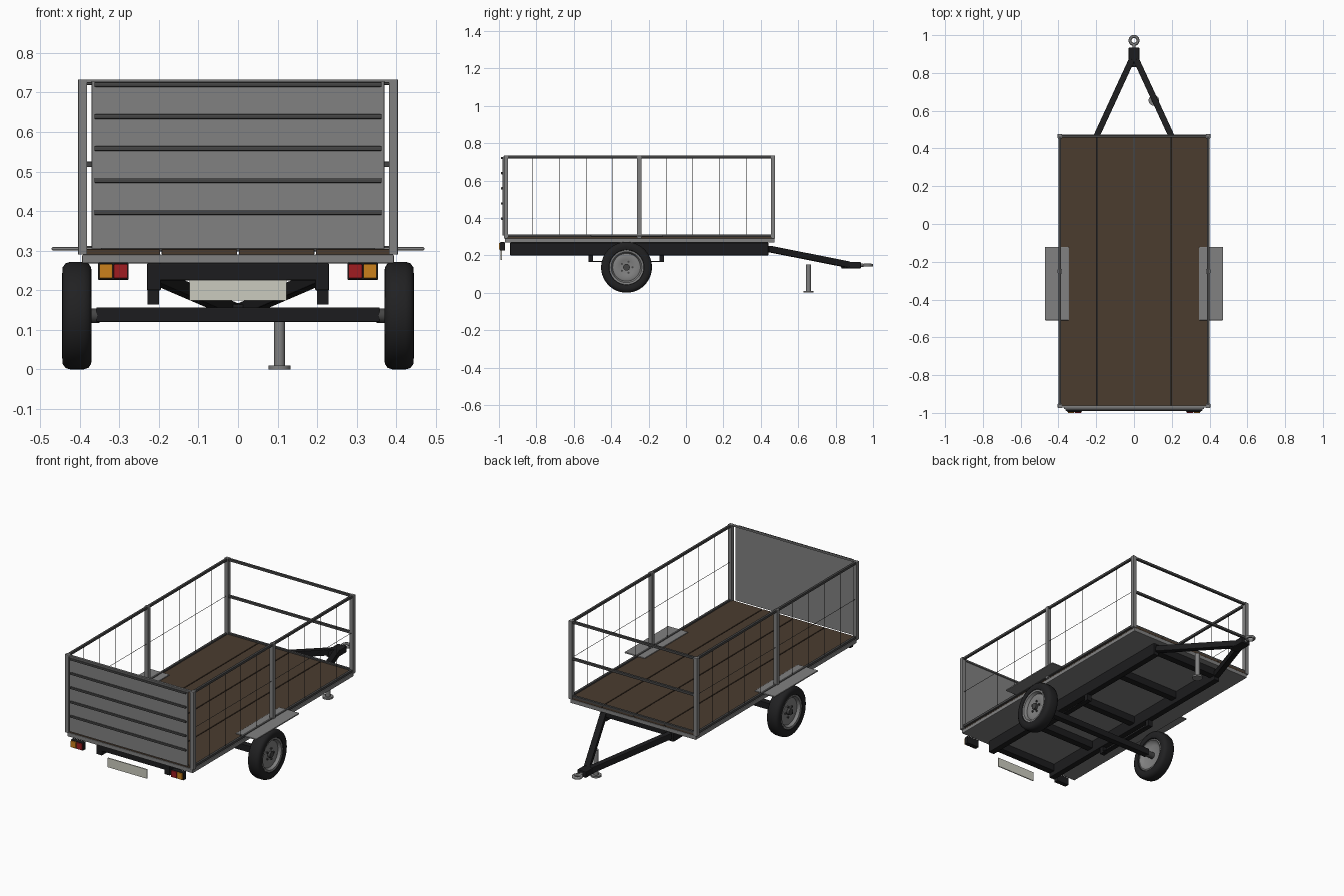
import bpy, bmesh, math
from mathutils import Vector, Matrix

if "Cube" in bpy.data.objects:
    bpy.data.objects.remove(bpy.data.objects["Cube"])


def material(name, r, g, b):
    m = bpy.data.materials.new(name)
    m.diffuse_color = (r, g, b, 1)
    m.use_nodes = True
    m.node_tree.nodes["Principled BSDF"].inputs["Base Color"].default_value = m.diffuse_color
    return m


BLACK = material("black_paint", 0.012, 0.012, 0.013)
RUBBER = material("rubber", 0.015, 0.015, 0.016)
WOOD = material("wood", 0.07, 0.045, 0.028)
STEEL = material("steel", 0.22, 0.22, 0.22)
DARK = material("dark_steel", 0.06, 0.06, 0.06)
RED = material("red_lens", 0.35, 0.012, 0.015)
AMBER = material("amber_lens", 0.6, 0.22, 0.012)
PLATE = material("plate", 0.6, 0.6, 0.52)


def finish(name, bm, mat, bevel=0, smooth=False):
    bmesh.ops.recalc_face_normals(bm, faces=bm.faces[:])
    me = bpy.data.meshes.new(name)
    bm.to_mesh(me)
    bm.free()
    ob = bpy.data.objects.new(name, me)
    bpy.context.collection.objects.link(ob)
    me.materials.append(mat)
    if bevel:
        mod = ob.modifiers.new("bevel", 'BEVEL')
        mod.width, mod.segments = bevel, 2
    if smooth:
        bpy.ops.object.select_all(action='DESELECT')
        ob.select_set(True)
        bpy.context.view_layer.objects.active = ob
        bpy.ops.object.shade_smooth_by_angle(angle=math.radians(40))
    return ob


def box(name, x, y, z, mat, bevel=0):
    """Box from (min, max) ranges on each axis."""
    bm = bmesh.new()
    lo, hi = zip(x, y, z)
    c = [(a + b) / 2 for a, b in zip(lo, hi)]
    s = [abs(b - a) for a, b in zip(lo, hi)]
    bmesh.ops.create_cube(bm, size=1, matrix=Matrix.Translation(c) @ Matrix.Diagonal((*s, 1)))
    return finish(name, bm, mat, bevel)


def rod(name, a, b, r, mat, sides=20):
    """Round bar between two points."""
    a, b = Vector(a), Vector(b)
    bm = bmesh.new()
    m = Matrix.Translation((a + b) / 2) @ (b - a).to_track_quat('Z', 'Y').to_matrix().to_4x4()
    bmesh.ops.create_cone(bm, cap_ends=True, segments=sides, radius1=r, radius2=r,
                          depth=(b - a).length, matrix=m)
    return finish(name, bm, mat, smooth=True)


def beam(name, a, b, w, h, mat):
    """Rectangular bar between two points."""
    a, b = Vector(a), Vector(b)
    bm = bmesh.new()
    m = Matrix.Translation((a + b) / 2) @ (b - a).to_track_quat('Y', 'Z').to_matrix().to_4x4()
    bmesh.ops.create_cube(bm, size=1, matrix=m @ Matrix.Diagonal((w, (b - a).length, h, 1)))
    return finish(name, bm, mat, 0.003)


def lathe(name, profile, centre, side, mat, closed=False, steps=48):
    """Spin (x, radius) points around the wheel axis."""
    bm = bmesh.new()
    vs = [bm.verts.new((side * x, 0, r)) for x, r in profile]
    es = [bm.edges.new(p) for p in zip(vs, vs[1:])]
    if closed:
        es.append(bm.edges.new((vs[-1], vs[0])))
    bmesh.ops.spin(bm, geom=vs + es, cent=(0, 0, 0), axis=(1, 0, 0),
                   angle=math.tau, steps=steps, use_merge=True)
    bmesh.ops.remove_doubles(bm, verts=bm.verts[:], dist=1e-5)
    bmesh.ops.translate(bm, vec=centre, verts=bm.verts[:])
    return finish(name, bm, mat, smooth=True)


# Bed: steel floor pan and four planks
box("bed_frame", (-.394, .394), (-.968, .474), (.268, .29), STEEL, .003)
for i in range(4):
    x = -.388 + i * .195
    box("deck_plank", (x, x + .191), (-.965, .472), (.29, .304), WOOD, .002)

# Chassis ladder
for s in (-1, 1):
    box("chassis_rail", (s * .195, s * .23), (-.94, .44), (.2, .268), BLACK, .003)
for y in (-.92, -.6, -.25, .1, .42):
    box("cross_member", (-.2, .2), (y - .02, y + .02), (.225, .268), BLACK, .003)

# Drawbar, coupler and towing eye
for s in (-1, 1):
    beam("drawbar", (s * .21, .44, .235), (s * .012, .87, .15), .032, .034, BLACK)
box("coupler", (-.028, .028), (.83, .935), (.13, .165), BLACK, .004)
rod("eye_shank", (0, .92, .147), (0, .95, .147), .009, STEEL)
bpy.ops.mesh.primitive_torus_add(location=(0, .972, .147), major_radius=.021, minor_radius=.008,
                                 major_segments=32, minor_segments=12)
eye = bpy.context.object
eye.name = "towing_eye"
eye.data.materials.append(STEEL)
bpy.ops.object.shade_smooth_by_angle()

# Jack stand
rod("jack_leg", (.105, .655, .005), (.105, .655, .15), .0135, STEEL)
rod("jack_foot", (.105, .655, 0), (.105, .655, .01), .028, STEEL)

# Axle, springs, wheels and fenders
AY, AZ = -.318, .136
box("axle", (-.358, .358), (AY - .018, AY + .018), (.12, .157), BLACK, .003)
tyre = [(-.02, .085), (-.034, .094), (-.037, .108), (-.036, .122), (-.029, .132), (-.016, .136),
        (.016, .136), (.029, .132), (.036, .122), (.037, .108), (.034, .094), (.02, .085)]
rim = [(-.028, .092), (-.03, .084), (-.02, .078), (-.01, .06), (-.01, 0), (.014, 0),
       (.014, .04), (.02, .055), (.014, .074), (.03, .082), (.032, .092)]
for s in (-1, 1):
    c = (s * .407, AY, AZ)
    lathe("tyre", tyre, c, s, RUBBER, closed=True)
    lathe("wheel_rim", rim, c, s, STEEL, closed=True)
    rod("hub", (s * .35, AY, AZ), (s * .435, AY, AZ), .018, DARK)
    for k in range(5):
        a = math.tau * k / 5
        y, z = AY + .031 * math.cos(a), AZ + .031 * math.sin(a)
        rod("wheel_nut", (s * .418, y, z), (s * .428, y, z), .006, DARK, 6)
    box("leaf_spring", (s * .2, s * .228), (-.52, -.118), (.165, .171), BLACK)
    for y in (-.51, -.13):
        box("spring_hanger", (s * .2, s * .228), (y - .012, y + .012), (.164, .21), BLACK)
    box("fender", (s * .344, s * .471), (-.51, -.122), (.301, .309), STEEL, .003)

# Side cages: posts, rails and thin wire infill
for s in (-1, 1):
    x = s * .3925
    for y in (-.962, -.25, .465):
        box("post", (x - .0115, x + .0115), (y - .0115, y + .0115), (.29, .733), STEEL, .002)
    for n, z in (("lower_side_rail", .305), ("upper_side_rail", .726)):
        box(n, (x - .007, x + .007), (-.96, .465), (z - .007, z + .007), DARK, .002)
    for i in range(1, 10):
        if i != 5:
            y = -.962 + i * .1427
            rod("side_wire", (x, y, .305), (x, y, .726), .0012, DARK, 6)
    rod("side_wire_long", (x, -.96, .52), (x, .465, .52), .0012, DARK, 6)

# Headboard rails
for z in (.305, .518, .726):
    box("headboard_rail", (-.385, .385), (.458, .472), (z - .007, z + .007), DARK, .002)

# Tailgate with pressed ribs
box("tailgate", (-.37, .37), (-.98, -.969), (.305, .728), STEEL, .002)
for i in range(5):
    z = .72 - i * .081
    box("tailgate_rib", (-.363, .363), (-.989, -.979), (z - .006, z + .006), DARK, .003)
box("tailgate_cap", (-.385, .385), (-.972, -.96), (.724, .733), STEEL, .002)

# Lamps and number plate
for s in (-1, 1):
    box("lamp_housing", (s * .276, s * .354), (-.994, -.968), (.226, .27), BLACK, .003)
    box("red_lens", (s * .279, s * .314), (-1, -.99), (.23, .266), RED, .002)
    box("amber_lens", (s * .317, s * .35), (-1, -.99), (.23, .266), AMBER, .002)
box("number_plate", (-.123, .123), (-.991, -.985), (.174, .226), PLATE)
